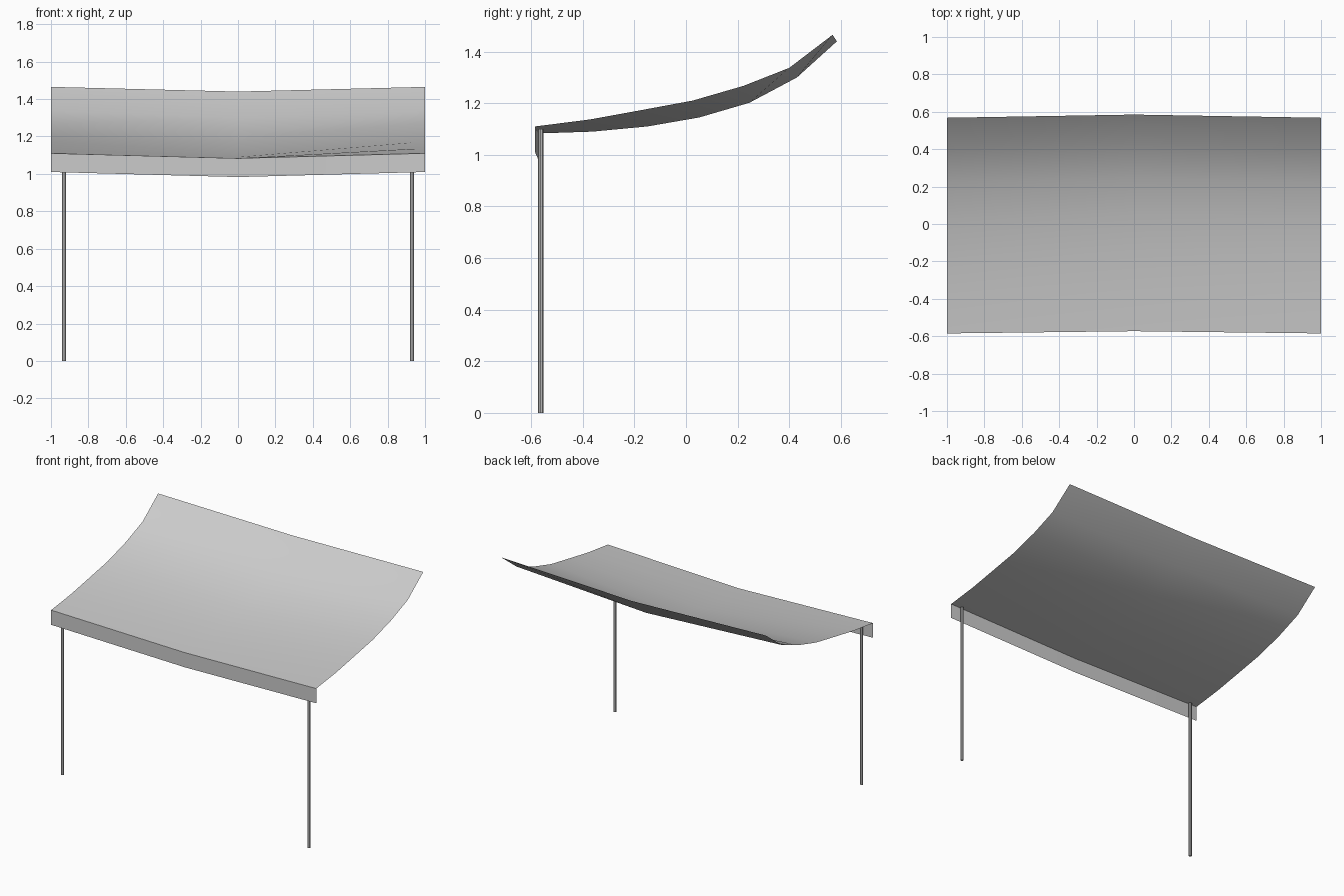
import bpy, bmesh

if "Cube" in bpy.data.objects:
    bpy.data.objects.remove(bpy.data.objects["Cube"])

# Canopy profiles (y, z), front to back: raised side edges and sagging centre
SIDE = [(-0.585, 1.11), (-0.373, 1.137), (-0.175, 1.173), (0.025, 1.21),
        (0.222, 1.267), (0.40, 1.337), (0.568, 1.465)]
MIDDLE = [(-0.573, 1.083), (-0.363, 1.09), (-0.15, 1.11), (0.052, 1.145),
          (0.246, 1.202), (0.43, 1.30), (0.585, 1.44)]
VALANCE_DROP = 0.10


def sheet(name, columns):
    """Smooth cloth sheet spanning neighbouring columns of points."""
    bm = bmesh.new()
    cols = [[bm.verts.new(p) for p in col] for col in columns]
    for a, b in zip(cols, cols[1:]):
        for i in range(len(a) - 1):
            bm.faces.new((a[i], b[i], b[i + 1], a[i + 1])).smooth = True
    mesh = bpy.data.meshes.new(name)
    bm.to_mesh(mesh)
    bm.free()
    obj = bpy.data.objects.new(name, mesh)
    bpy.context.collection.objects.link(obj)
    return obj


spans = [(-1, SIDE), (0, MIDDLE), (1, SIDE)]

# Curved cloth roof
sheet("canopy", [[(x, y, z) for y, z in prof] for x, prof in spans])

# Hanging front strip
sheet("front_valance", [[(x, prof[0][0], prof[0][1] - VALANCE_DROP),
                         (x, prof[0][0], prof[0][1])] for x, prof in spans])

# Two slim front poles
for side, x in (("left", -0.93), ("right", 0.93)):
    bpy.ops.mesh.primitive_cylinder_add(vertices=8, radius=0.0105, depth=1.1,
                                        location=(x, -0.563, 0.55))
    pole = bpy.context.object
    pole.name = side + "_pole"
    bpy.ops.object.shade_smooth_by_angle(angle=0.6)
